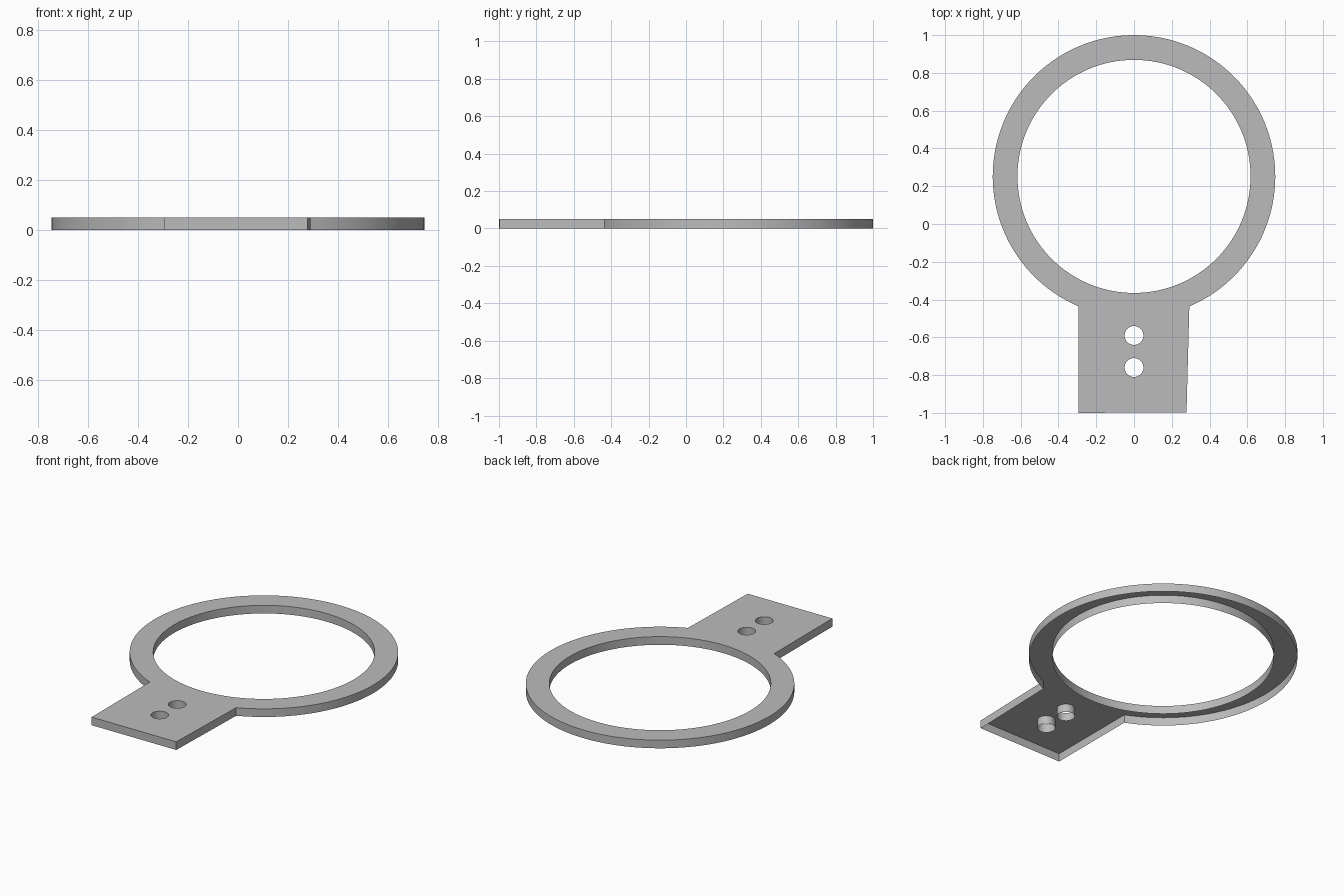
import bpy, bmesh, math

cube = bpy.data.objects.get("Cube")
if cube:
    bpy.data.objects.remove(cube, do_unlink=True)

HEIGHT = 0.05
RING_Y, OUTER_R, INNER_R = 0.252, 0.748, 0.617
HOLE_R = 0.05


def arc(cx, cy, r, start, end, steps):
    return [(cx + r * math.cos(start + (end - start) * i / steps),
             cy + r * math.sin(start + (end - start) * i / steps))
            for i in range(steps + 1)]


def hole(cy, r, steps):
    # Clockwise loop, so its wall faces into the opening
    return arc(0, cy, r, 0, -math.tau, steps)[:-1]


# Outline: ring arc joined to the slightly tapered mounting tab
right = -math.acos(0.293 / OUTER_R)
left = math.pi + math.acos(0.295 / OUTER_R)
outline = arc(0, RING_Y, OUTER_R, right, left, 128)
outline += [(-0.295, -1.0), (0.278, -0.997)]

loops = [outline, hole(RING_Y, INNER_R, 128),
         hole(-0.59, HOLE_R, 40), hole(-0.76, HOLE_R, 40)]

# Walls around every loop, then the top plate; the underside stays open
bm = bmesh.new()
rim = []
for loop in loops:
    top = [bm.verts.new((x, y, HEIGHT)) for x, y in loop]
    base = [bm.verts.new((x, y, 0)) for x, y in loop]
    for i in range(len(loop)):
        j = (i + 1) % len(loop)
        bm.faces.new((base[i], base[j], top[j], top[i]))
        rim.append(bm.edges.get((top[i], top[j])))
plate = bmesh.ops.triangle_fill(bm, edges=rim, use_beauty=True, normal=(0, 0, 1))
for face in plate["geom"]:
    if isinstance(face, bmesh.types.BMFace):
        face.normal_update()
        if face.normal.z < 0:
            face.normal_flip()

mesh = bpy.data.meshes.new("ring_bracket")
bm.to_mesh(mesh)
bm.free()
bracket = bpy.data.objects.new("ring_bracket", mesh)
bpy.context.collection.objects.link(bracket)

# Plain grey finish
grey = bpy.data.materials.new("plain_grey")
grey.use_nodes = True
colour = (0.5, 0.5, 0.5, 1)
grey.diffuse_color = colour
grey.node_tree.nodes["Principled BSDF"].inputs["Base Color"].default_value = colour
mesh.materials.append(grey)

bpy.context.view_layer.objects.active = bracket
bracket.select_set(True)
bpy.ops.object.shade_smooth_by_angle(angle=math.radians(30))
